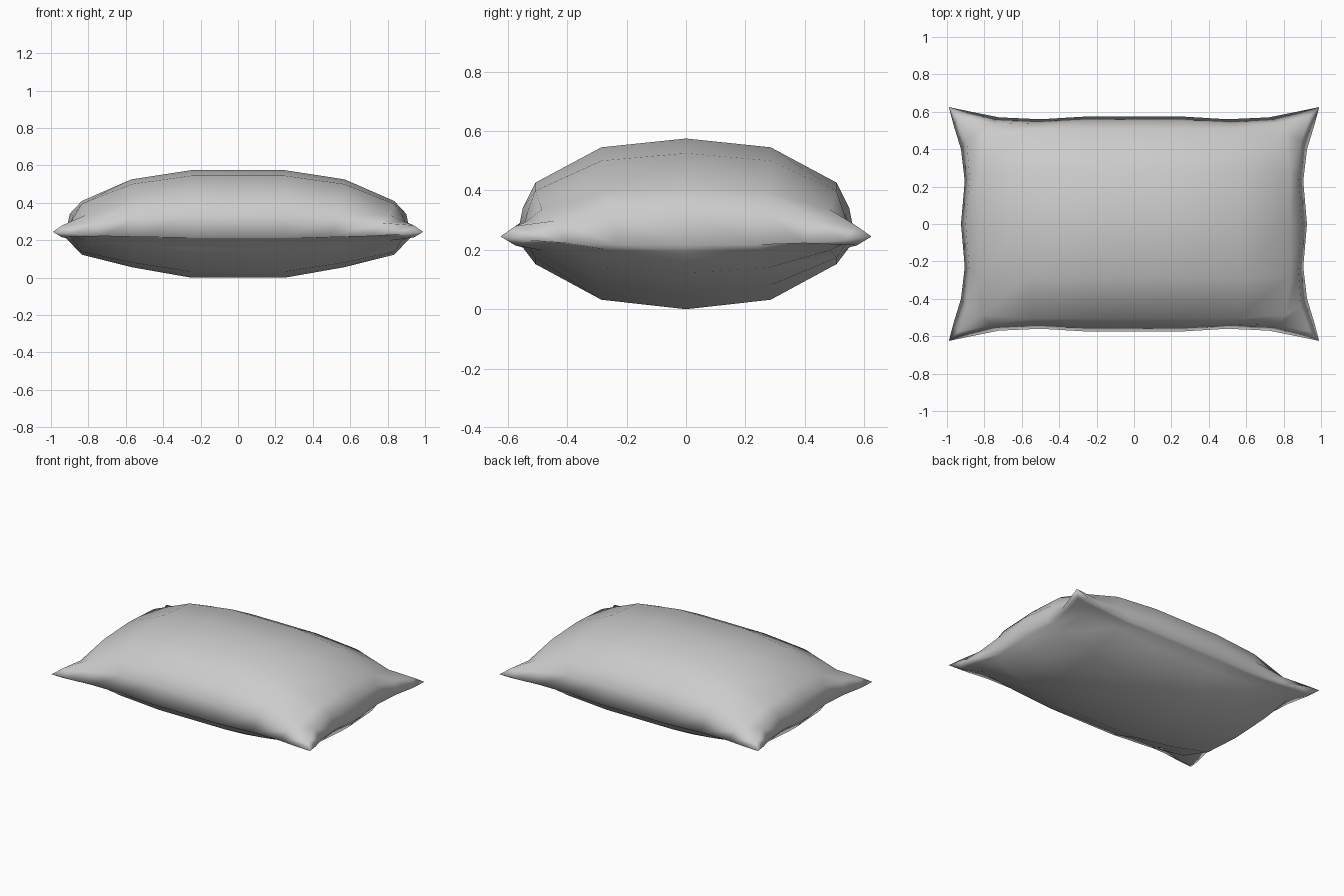
import bpy, bmesh

if "Cube" in bpy.data.objects:
    bpy.data.objects.remove(bpy.data.objects["Cube"])

# Quarter-cushion tables, centre -> rim (the last entry is the seam)
COL_X = [0.25, 0.57, 0.835]             # inner columns
ROW_Y = [0.0, 0.285, 0.507]             # inner rows
SEAM_X = [0.25, 0.50, 0.72, 0.87, 1.0]  # column positions along the front/back seam
SEAM_Y = [0.0, 0.23, 0.40, 0.53, 0.63]  # row positions along the side seams
EDGE_Y = [0.575, 0.56, 0.57, 0.60, 0.625]   # front/back seam outline
EDGE_X = [0.925, 0.905, 0.925, 0.965, 0.99]  # side seam outline
PULL = [0, 0, 0.2, 0.6, 1]              # how strongly the seam spacing applies
TOP = (0.33, [1, 0.85, 0.5, 0.29, 0], [1, 0.91, 0.55, 0.29, 0])
BOTTOM = (-0.245, [1, 0.77, 0.5, 0.22, 0], [1, 0.87, 0.38, 0.15, 0])
MID = 0.245


def along(inner, seam, edge, a, b):
    """Coordinate of grid index a on its own axis, b on the other axis."""
    if a == 4:
        return edge[b]
    base = inner[a] if a < 3 else edge[b] - 0.025
    if a == 3 and b >= 3:
        return edge[3] - 0.025 if b == 3 else seam[3]
    return base + (seam[a] - base) * PULL[b]


def point(i, j, side):
    ci, cj = abs(i) - 1, abs(j)
    sx, sy = (1 if i > 0 else -1), (1 if j > 0 else -1)
    x = along(COL_X, SEAM_X, EDGE_X, ci, cj)
    y = along(ROW_Y, SEAM_Y, EDGE_Y, cj, ci)
    h, f, g = side
    z = MID + h * f[ci] * g[cj]
    if ci == 3 and cj == 3:             # padded corner tips
        z = MID + (0.035 if h > 0 else -0.03)
    if 4 in (ci, cj):                   # seam sags between the corners
        z -= 0.03 * (1 - (min(ci, cj) / 4) ** 2)
    return (sx * x, sy * y, z)


# Cushion: two puffed grids sharing one seam
bm = bmesh.new()
cols = [i for i in range(-5, 6) if i != 0]
rows = list(range(-4, 5))
seam = {}
for side in (TOP, BOTTOM):
    grid = {}
    for i in cols:
        for j in rows:
            on_seam = abs(i) == 5 or abs(j) == 4
            if on_seam and (i, j) in seam:
                grid[i, j] = seam[i, j]
                continue
            grid[i, j] = bm.verts.new(point(i, j, side))
            if on_seam:
                seam[i, j] = grid[i, j]
    for a, b in zip(cols, cols[1:]):
        for c, d in zip(rows, rows[1:]):
            quad = [grid[a, c], grid[b, c], grid[b, d], grid[a, d]]
            face = bm.faces.new(quad if side is TOP else quad[::-1])
            face.smooth = True
bmesh.ops.recalc_face_normals(bm, faces=bm.faces)
mesh = bpy.data.meshes.new("pillow")
bm.to_mesh(mesh)
bm.free()
pillow = bpy.data.objects.new("pillow", mesh)
bpy.context.collection.objects.link(pillow)
